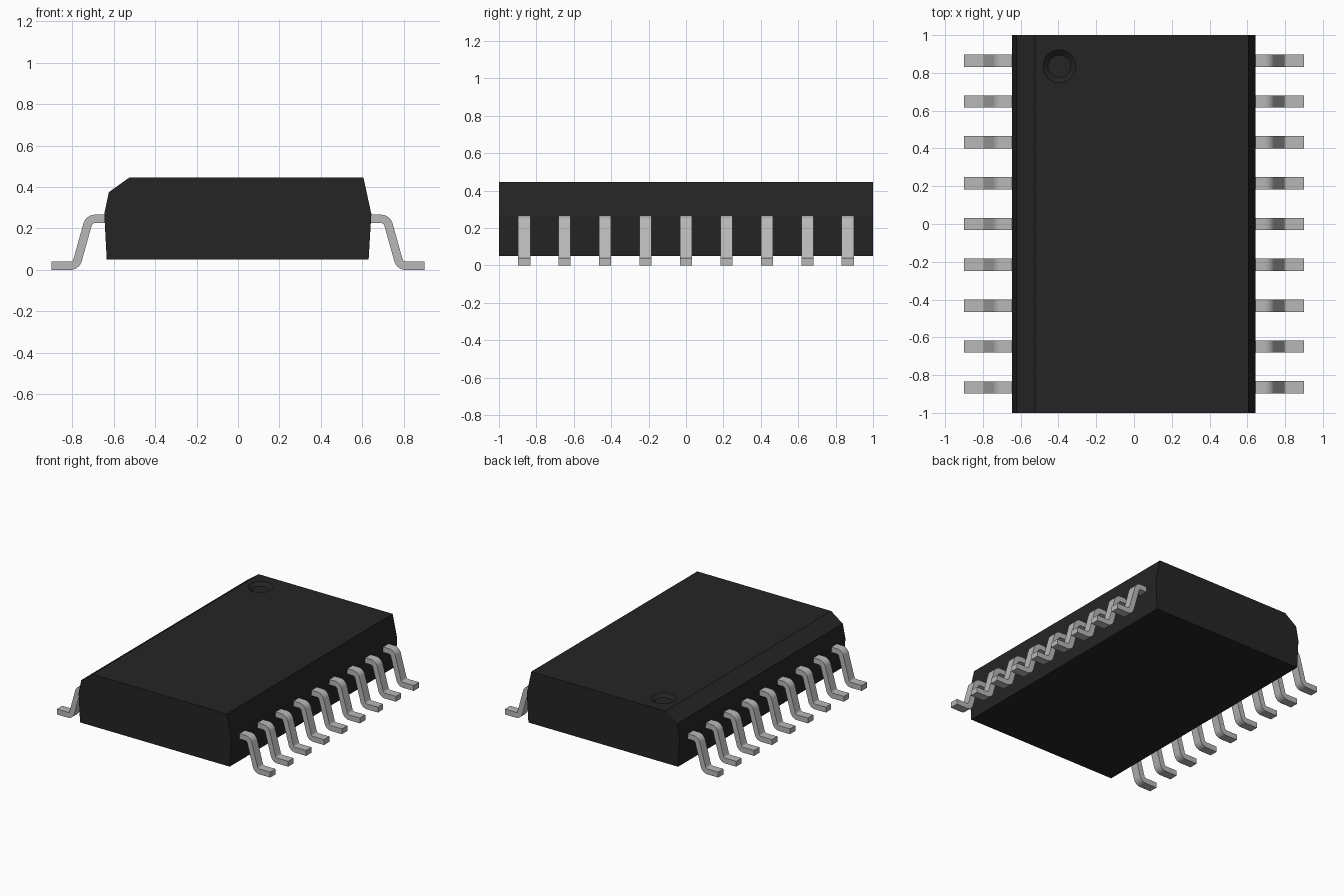
import bpy, bmesh, math

cube = bpy.data.objects.get("Cube")
if cube:
    bpy.data.objects.remove(cube, do_unlink=True)


def make_material(name, color, roughness):
    m = bpy.data.materials.new(name)
    m.use_nodes = True
    m.diffuse_color = (*color, 1)
    bsdf = m.node_tree.nodes["Principled BSDF"]
    bsdf.inputs["Base Color"].default_value = (*color, 1)
    bsdf.inputs["Roughness"].default_value = roughness
    return m


def add_object(name, mesh):
    ob = bpy.data.objects.new(name, mesh)
    bpy.context.collection.objects.link(ob)
    return ob


def mesh_from_bmesh(name, bm, mat):
    bmesh.ops.recalc_face_normals(bm, faces=bm.faces)
    mesh = bpy.data.meshes.new(name)
    bm.to_mesh(mesh)
    bm.free()
    mesh.materials.append(mat)
    return mesh


def activate(ob):
    bpy.ops.object.select_all(action='DESELECT')
    ob.select_set(True)
    bpy.context.view_layer.objects.active = ob


black = make_material("black plastic", (0.018, 0.018, 0.018), 0.6)
metal = make_material("grey metal", (0.48, 0.48, 0.48), 0.4)

# Body: cross-section with one chamfered top edge, extruded front to back
section = [(-0.633, 0.05), (-0.645, 0.27), (-0.623, 0.375), (-0.525, 0.445),
           (0.605, 0.445), (0.643, 0.27), (0.63, 0.05)]
bm = bmesh.new()
end = bm.faces.new([bm.verts.new((x, -1, z)) for x, z in section])
ext = bmesh.ops.extrude_face_region(bm, geom=[end])
bmesh.ops.translate(bm, vec=(0, 2, 0),
                    verts=[g for g in ext["geom"] if isinstance(g, bmesh.types.BMVert)])
body = add_object("body", mesh_from_bmesh("body", bm, black))

# Pin-one marker: shallow tapered dimple cut into the top
DEPTH, R_TOP, R_FLOOR = 0.022, 0.087, 0.06
bm = bmesh.new()
bmesh.ops.create_cone(bm, cap_ends=True, segments=48, radius1=R_FLOOR,
                      radius2=2 * R_TOP - R_FLOOR, depth=2 * DEPTH)
cutter = add_object("dimple_cutter", mesh_from_bmesh("dimple_cutter", bm, black))
cutter.location = (-0.395, 0.835, 0.445)
cutter.hide_render = True
cut = body.modifiers.new("dimple", 'BOOLEAN')
cut.operation = 'DIFFERENCE'
cut.solver = 'EXACT'
cut.object = cutter
activate(body)
bpy.ops.object.modifier_apply(modifier=cut.name)
bpy.data.objects.remove(cutter, do_unlink=True)

# Lead: flat strip following a path with two rounded bends
HALF_W, HALF_T, R, STEPS = 0.0325, 0.0205, 0.037, 8
x1, z1, x2, z2 = 0.718, 0.246, 0.781, HALF_T      # bend corners
bend = math.atan2(z1 - z2, x2 - x1)
t = R * math.tan(bend / 2)
stations = [(0.6, z1, 0)]
for i in range(STEPS + 1):
    a = bend * i / STEPS
    stations.append((x1 - t + R * math.sin(a), z1 - R + R * math.cos(a), a))
for i in range(STEPS + 1):
    a = bend * (1 - i / STEPS)
    stations.append((x2 + t - R * math.sin(a), z2 + R - R * math.cos(a), a))
stations.append((0.9, z2, 0))

bm = bmesh.new()
rings = []
for x, z, a in stations:
    dx, dz = HALF_T * math.sin(a), HALF_T * math.cos(a)
    rings.append([bm.verts.new((x + s * dx, y, z + s * dz))
                  for s, y in ((1, -HALF_W), (1, HALF_W), (-1, HALF_W), (-1, -HALF_W))])
for r, q in zip(rings, rings[1:]):
    for k in range(4):
        n = (k + 1) % 4
        bm.faces.new((r[k], r[n], q[n], q[k]))
bm.faces.new(rings[0])
bm.faces.new(rings[-1])
lead_mesh = mesh_from_bmesh("lead", bm, metal)

# Nine leads on each side, sharing one mesh
PITCH = 0.21625
for side, turn in (("left", 0), ("right", math.pi)):
    for i in range(9):
        lead = add_object(f"{side}_lead_{i + 1}", lead_mesh)
        lead.location.y = (i - 4) * PITCH
        lead.rotation_euler.z = turn
activate(lead)
bpy.ops.object.shade_smooth_by_angle(angle=math.radians(30))
